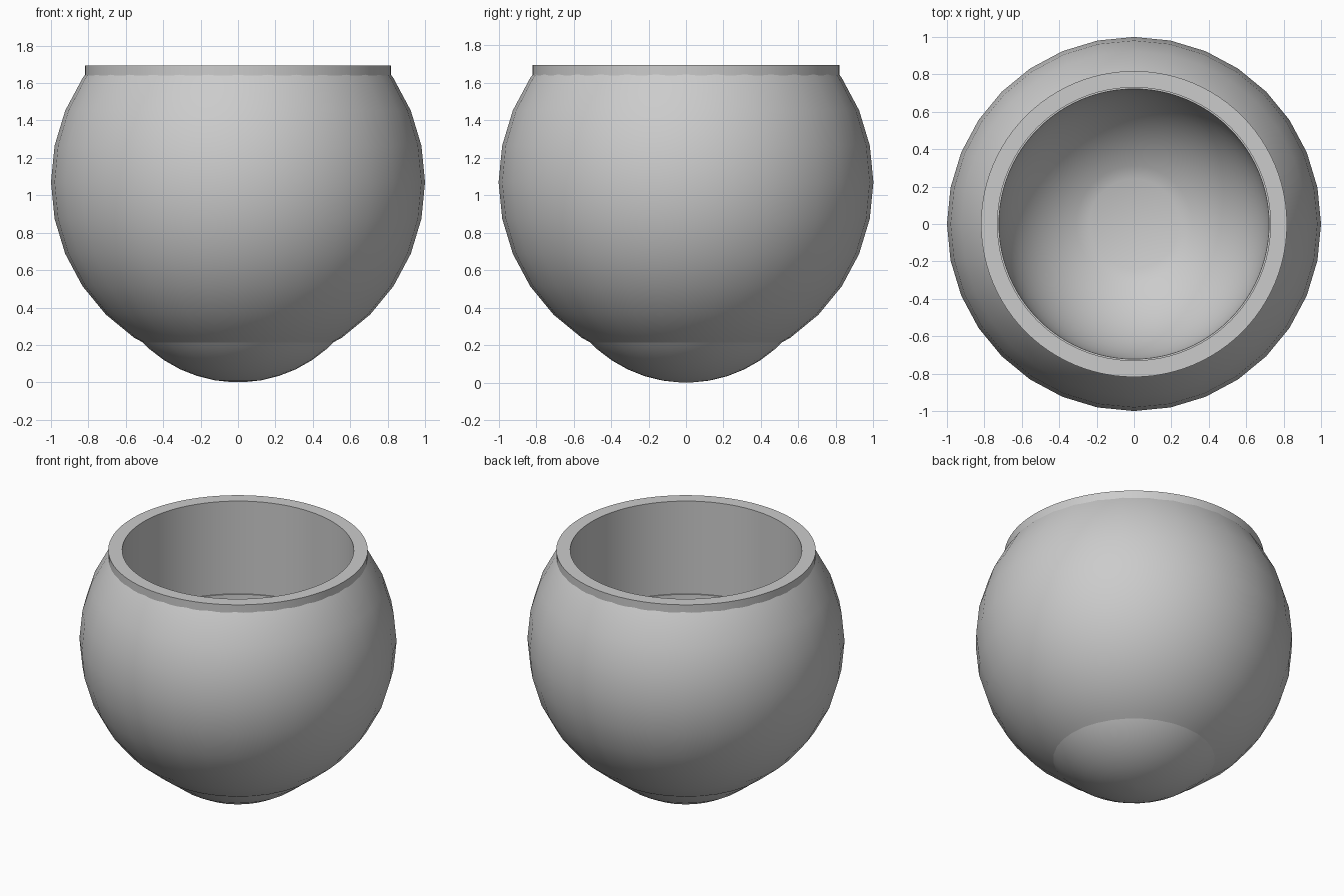
import bpy, bmesh
from math import sin, cos, pi, radians

cube = bpy.data.objects.get("Cube")
if cube:
    bpy.data.objects.remove(cube, do_unlink=True)

GREY = (0.6, 0.6, 0.6, 1.0)
mat = bpy.data.materials.new("plain_grey")
mat.use_nodes = True
mat.diffuse_color = GREY
mat.node_tree.nodes["Principled BSDF"].inputs["Base Color"].default_value = GREY


def arc(radius, centre_z, start, end, steps):
    """Profile points on a circle about the axis; angles from the equator in degrees."""
    angles = [radians(start + (end - start) * i / steps) for i in range(steps + 1)]
    return [(radius * cos(a), centre_z + radius * sin(a)) for a in angles]


def lathe(name, profile, segments, cap=None):
    """Revolve (r, z) points about z; cap closes the 'start' or 'end' ring."""
    bm = bmesh.new()
    rings = []
    for r, z in profile:
        turns = [2 * pi * i / segments for i in range(segments)]
        rings.append([bm.verts.new((r * cos(t), r * sin(t), z)) for t in turns])
    for low, high in zip(rings, rings[1:]):
        for i in range(segments):
            j = (i + 1) % segments
            bm.faces.new((low[i], low[j], high[j], high[i]))
    if cap == "start":
        bm.faces.new(rings[0][::-1])
    elif cap == "end":
        bm.faces.new(rings[-1])
    mesh = bpy.data.meshes.new(name)
    bm.to_mesh(mesh)
    bm.free()
    mesh.materials.append(mat)
    obj = bpy.data.objects.new(name, mesh)
    bpy.context.collection.objects.link(obj)
    bpy.ops.object.select_all(action='DESELECT')
    obj.select_set(True)
    bpy.context.view_layer.objects.active = obj
    bpy.ops.object.shade_smooth_by_angle(angle=radians(30))
    return obj


# Round outer body, its last ring tucked inside the collar
body = arc(1.0, 1.07, -67.5, 33.75, 9) + [(0.8, 1.67)]
lathe("bowl_body", body, 32)

# Shallow rounded foot bulging from the underside
lathe("rounded_foot", arc(0.72, 0.72, -88, -33, 7), 32, cap="start")

# Collar, flat rim, straight inner wall and a hollow ending in a flat floor
collar = [(0.818, 1.6), (0.818, 1.695), (0.73, 1.695), (0.73, 1.05)]
hollow = arc(0.722, 1.05, 0, -70.5, 12)
lathe("rim_and_hollow", collar + hollow, 96, cap="end")
